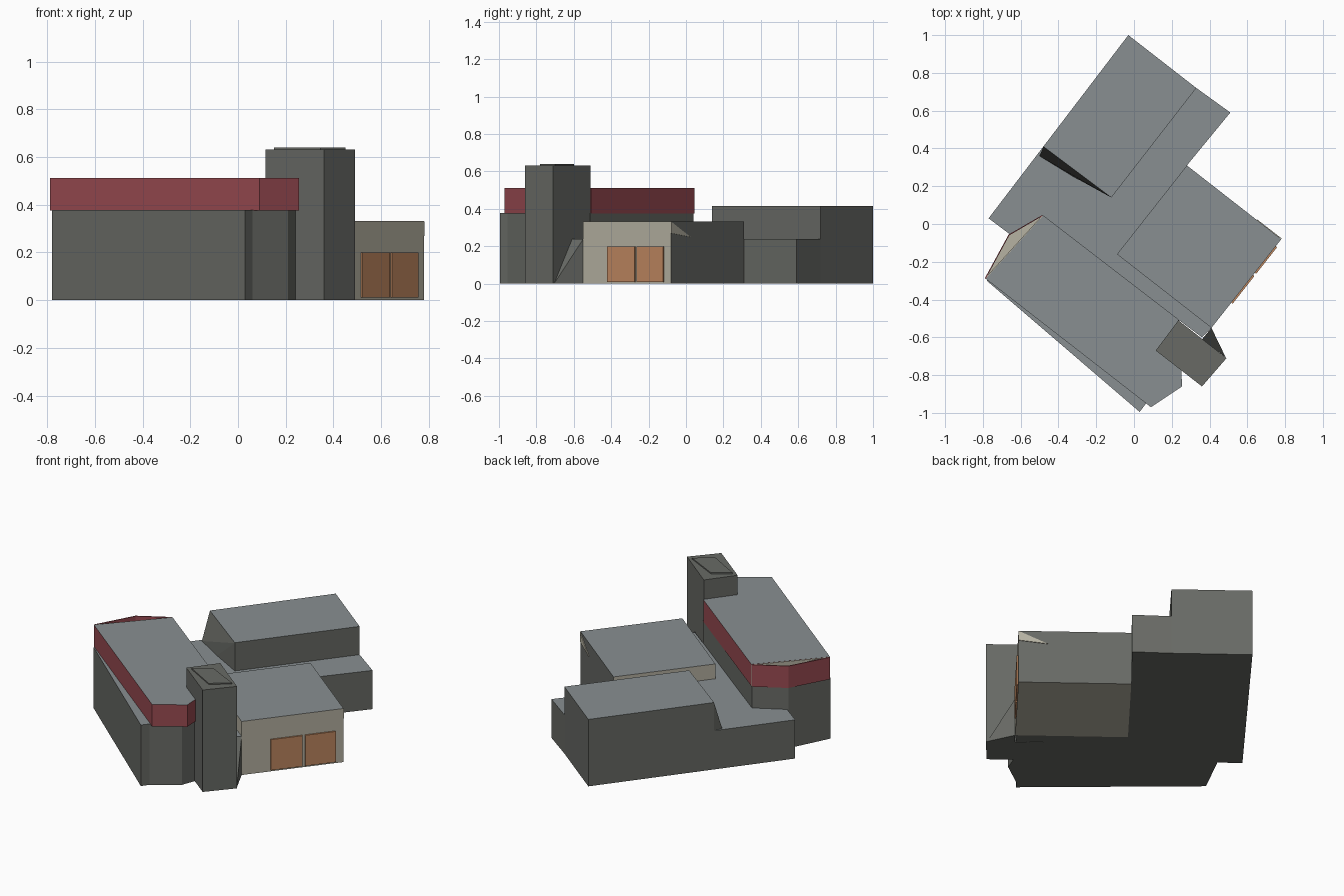
import bpy, bmesh

if "Cube" in bpy.data.objects:
    bpy.data.objects.remove(bpy.data.objects["Cube"])


def colour(name, code):
    rgb = [int(code[i:i + 2], 16) / 255 for i in (0, 2, 4)]
    lin = [c / 12.92 if c <= 0.04045 else ((c + 0.055) / 1.055) ** 2.4 for c in rgb]
    m = bpy.data.materials.new(name)
    m.diffuse_color = (*lin, 1)
    m.use_nodes = True
    m.node_tree.nodes["Principled BSDF"].inputs["Base Color"].default_value = m.diffuse_color
    return m


ROOF = colour("roof_grey", "888F91")
WALL = colour("wall_grey", "686A65")
RED = colour("band_red", "984A51")
BEIGE = colour("beige", "B6B2A2")
DOOR = colour("door_orange", "C08860")


def finish(name, bm, mats):
    bmesh.ops.recalc_face_normals(bm, faces=bm.faces)
    me = bpy.data.meshes.new(name)
    bm.to_mesh(me)
    bm.free()
    for m in mats:
        me.materials.append(m)
    ob = bpy.data.objects.new(name, me)
    bpy.context.collection.objects.link(ob)
    return ob


def prism(name, outline, z0, z1, side, top=None):
    """Upright prism over an outline, with a separate colour for its top."""
    bm = bmesh.new()
    face = bm.faces.new([bm.verts.new((x, y, z0)) for x, y in outline])
    ext = bmesh.ops.extrude_face_region(bm, geom=[face])["geom"]
    for v in ext:
        if isinstance(v, bmesh.types.BMVert):
            v.co.z = z1
    bm.normal_update()
    if not any(min(v.co.z for v in f.verts) < z0 + 1e-5 and len({v.co.z for v in f.verts}) == 1 for f in bm.faces):
        bm.faces.new([v for v in bm.verts if v.co.z < z0 + 1e-5][:len(outline)])
    for f in bm.faces:
        if min(v.co.z for v in f.verts) > z1 - 1e-5:
            f.material_index = 1
    return finish(name, bm, [side, top or side])


def hull(name, points, mat):
    """Convex solid around a few corner points."""
    bm = bmesh.new()
    verts = [bm.verts.new(p) for p in points]
    bmesh.ops.convex_hull(bm, input=verts)
    return finish(name, bm, [mat])


# Low connecting wing
prism("low_wing", [(-0.77, 0.03), (-0.65, -0.06), (-0.48, 0.04), (0.24, -0.51), (0.36, -0.60),
                   (0.41, -0.55), (-0.09, -0.16), (0.28, 0.31), (0.51, 0.59), (0.33, 0.72),
                   (-0.12, 0.14), (-0.48, 0.41)], 0, 0.24, WALL, ROOF)

# Tall rear block and the slanted foot at its inner end
prism("rear_block", [(-0.03, 1.0), (-0.48, 0.41), (-0.12, 0.14), (0.33, 0.72)], 0, 0.415, WALL, ROOF)
hull("rear_block_slope", [(-0.48, 0.41, 0.412), (-0.12, 0.14, 0.412), (-0.50, 0.36, 0.24),
                          (-0.32, 0.25, 0.24), (-0.12, 0.14, 0.24), (-0.48, 0.41, 0.24)], WALL)

# Garage: side facing the rear is grey, the rest beige
garage = prism("garage", [(0.28, 0.31), (-0.09, -0.16), (0.41, -0.55), (0.78, -0.08)], 0, 0.332, BEIGE, ROOF)
garage.data.materials.append(WALL)
for p in garage.data.polygons:
    if p.normal.x > 0.3 and p.normal.y > 0.3:
        p.material_index = 2

# Beige corner return on the grey side
hull("garage_corner", [(0.78 + d * 0.615, -0.08 + d * 0.789, 0.33) for d in (0, 0.004)]
     + [(0.65 + d * 0.615, 0.021 + d * 0.789, 0.25) for d in (0, 0.004)]
     + [(0.78 + d * 0.615, -0.08 + d * 0.789, 0.27) for d in (0, 0.004)], BEIGE)

# Two garage doors as thin plates on the end wall
for i, (a, b) in enumerate([(0.285, 0.595), (0.62, 0.92)]):
    ends = [(0.41 + 0.37 * t, -0.55 + 0.47 * t) for t in (a, b)]
    out = [(x + 0.007, y - 0.0055) for x, y in reversed(ends)]
    prism(f"garage_door_{i + 1}", ends + out, 0.01, 0.20, DOOR)

# Main hall walls, slightly wider than the roof band along the front
prism("hall_walls", [(-0.78, -0.30), (0.03, -0.995), (0.06, -0.955), (0.21, -0.85), (0.24, -0.77),
                     (0.24, -0.51), (-0.48, 0.04), (-0.66, -0.06)], 0, 0.378, WALL, ROOF)

# Red roof band with flat roof
prism("hall_roof_band", [(-0.785, -0.29), (0.09, -0.97), (0.255, -0.86), (0.25, -0.77),
                         (0.235, -0.505), (-0.48, 0.045)], 0.376, 0.512, RED, ROOF)

# Open pocket at the hall end: beige floor and backing, red parapets
prism("pocket_floor", [(-0.785, -0.29), (-0.48, 0.045), (-0.66, -0.06)], 0.376, 0.384, BEIGE)
prism("pocket_backing", [(-0.785, -0.29), (-0.48, 0.045), (-0.485, 0.046), (-0.786, -0.284)], 0.38, 0.511, BEIGE)
prism("pocket_parapet", [(-0.785, -0.29), (-0.66, -0.06), (-0.48, 0.045), (-0.49, 0.045),
                         (-0.664, -0.056), (-0.789, -0.286)], 0.376, 0.512, RED)

# Tower, its thin cap and the wedge tying it to the low wing
prism("tower", [(0.115, -0.67), (0.36, -0.86), (0.49, -0.71), (0.235, -0.51)], 0, 0.632, WALL)
prism("tower_cap", [(0.15, -0.67), (0.345, -0.78), (0.45, -0.70), (0.25, -0.60)], 0.632, 0.639, WALL)
hull("tower_wedge", [(0.36, -0.61, 0), (0.41, -0.55, 0), (0.485, -0.705, 0),
                     (0.36, -0.61, 0.238), (0.41, -0.55, 0.238)], WALL)
